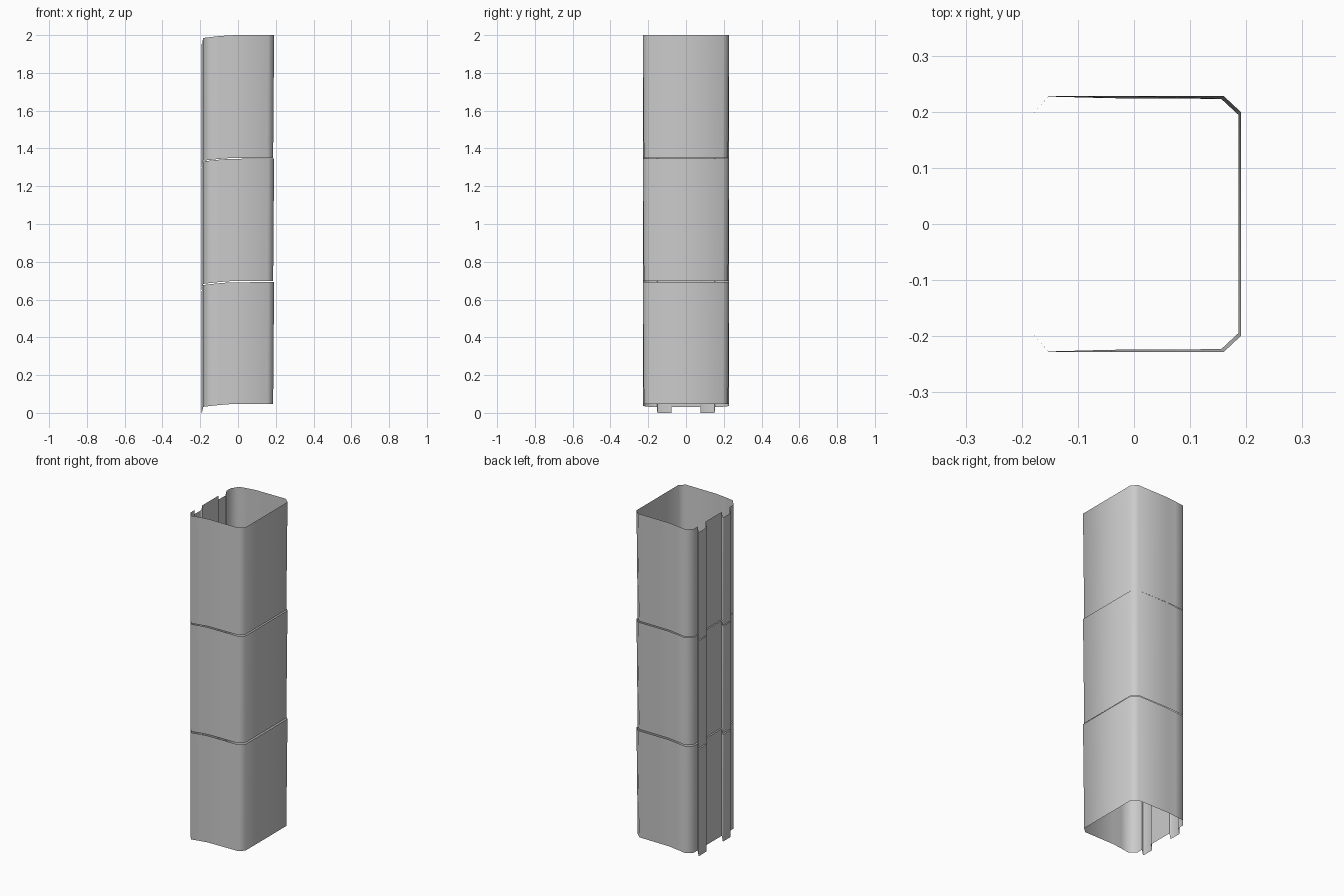
import bpy, bmesh

cube = bpy.data.objects.get("Cube")
if cube:
    bpy.data.objects.remove(cube, do_unlink=True)

grey = bpy.data.materials.new("light_grey")
grey.use_nodes = True
colour = (0.6, 0.6, 0.6, 1)
grey.diffuse_color = colour
grey.node_tree.nodes["Principled BSDF"].inputs["Base Color"].default_value = colour

RIB_DROP = 0.032   # ribs sit lower than the wall, forming hanging tabs
TAPER = 0.005      # each section narrows towards its lower rim

# Half outline from the ribbed side to the plain side: x, y, on rib
half = [(-0.184, 0.0, 0), (-0.184, 0.077, 0), (-0.191, 0.078, 1),
        (-0.193, 0.083, 1), (-0.193, 0.146, 1), (-0.191, 0.152, 1),
        (-0.184, 0.153, 0), (-0.184, 0.191, 0), (-0.152, 0.228, 0),
        (-0.1, 0.228, 0), (-0.04, 0.228, 0), (0.16, 0.228, 0),
        (0.191, 0.199, 0)]
outline = half + [(x, -y, r) for x, y, r in reversed(half[1:])]


def rim_offset(x, rib):
    """Downward curve of the rims towards the ribbed side."""
    t = min(max((-0.02 - x) / 0.164, 0), 1)
    return -0.015 * t ** 1.4 - RIB_DROP * rib


def wall_section(name, bottom, top):
    bm = bmesh.new()
    rings = []
    for z, inset in ((bottom, TAPER), (top, 0)):
        ring = []
        for x, y, rib in outline:
            across = (x + 0.184) / 0.375 if x > -0.184 else 0
            px = x - inset * across
            py = y * (1 - inset * min(across * 2, 1) / 0.228)
            ring.append(bm.verts.new((px, py, z + rim_offset(x, rib))))
        rings.append(ring)
    low, high = rings
    count = len(low)
    for i in range(count):
        j = (i + 1) % count
        # Step faces at rib edges join the wall and rib directly
        bm.faces.new((low[j], low[i], high[i], high[j]))
    bmesh.ops.recalc_face_normals(bm, faces=bm.faces)
    # Outward facing check on the plain side
    plain = max(bm.faces, key=lambda f: f.calc_center_median().x)
    if plain.normal.x < 0:
        bmesh.ops.reverse_faces(bm, faces=bm.faces)
    mesh = bpy.data.meshes.new(name)
    bm.to_mesh(mesh)
    bm.free()
    mesh.materials.append(grey)
    obj = bpy.data.objects.new(name, mesh)
    bpy.context.collection.objects.link(obj)
    bpy.ops.object.select_all(action='DESELECT')
    obj.select_set(True)
    bpy.context.view_layer.objects.active = obj
    bpy.ops.object.shade_smooth_by_angle(angle=1.05)


# Three stacked sleeves with thin open seams
for name, bottom, top in (("lower_sleeve", 0.047, 0.692),
                          ("middle_sleeve", 0.698, 1.346),
                          ("upper_sleeve", 1.35, 2.0)):
    wall_section(name, bottom, top)
